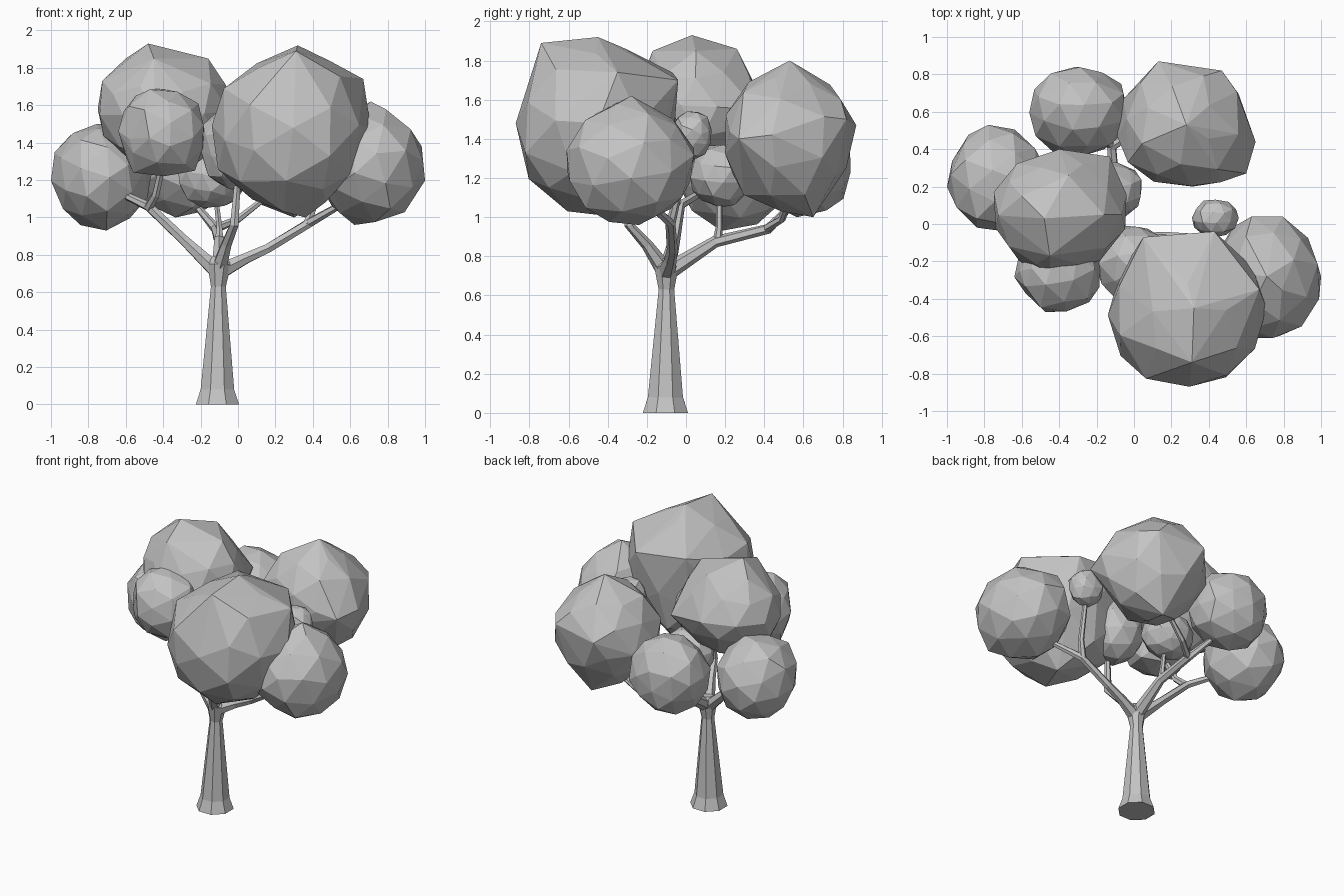
import bpy, bmesh, math, random
from mathutils import Vector, Euler

cube = bpy.data.objects.get("Cube")
if cube:
    bpy.data.objects.remove(cube, do_unlink=True)

random.seed(7)

grey = bpy.data.materials.new("plain_grey")
grey.use_nodes = True
colour = (0.55, 0.55, 0.55, 1)
grey.diffuse_color = colour
grey.node_tree.nodes["Principled BSDF"].inputs["Base Color"].default_value = colour


def finish(bm, name):
    """Turn a bmesh into a flat shaded object."""
    bmesh.ops.recalc_face_normals(bm, faces=bm.faces)
    mesh = bpy.data.meshes.new(name)
    bm.to_mesh(mesh)
    bm.free()
    mesh.materials.append(grey)
    obj = bpy.data.objects.new(name, mesh)
    bpy.context.collection.objects.link(obj)
    return obj


def foliage(name, low, high, corners=()):
    """Convex faceted ball fitted between two box corners, with some vertices pulled out."""
    ball = bmesh.new()
    bmesh.ops.create_icosphere(ball, subdivisions=2, radius=1)
    turn = Euler([random.uniform(0, math.tau) for _ in range(3)]).to_matrix()
    points = [turn @ (v.co + Vector([random.uniform(-0.05, 0.05) for _ in range(3)]))
              for v in ball.verts]
    ball.free()
    for i in range(3):
        lo = min(p[i] for p in points)
        hi = max(p[i] for p in points)
        for p in points:
            p[i] = low[i] + (p[i] - lo) / (hi - lo) * (high[i] - low[i])
    for corner in corners:
        target = Vector(corner)
        nearest = min(points, key=lambda p: (p - target).length)
        nearest[:] = target
    # Wrap the points so that the clump stays convex
    bm = bmesh.new()
    for p in points:
        bm.verts.new(p)
    bmesh.ops.convex_hull(bm, input=bm.verts)
    bmesh.ops.delete(bm, geom=[v for v in bm.verts if not v.link_faces], context='VERTS')
    return finish(bm, name)


def limb(name, path, radii, sides=6):
    """Tapered tube along a path of points, capped at both ends."""
    points = [Vector(p) for p in path]
    bm = bmesh.new()
    rings = []
    for i, p in enumerate(points):
        along = points[min(i + 1, len(points) - 1)] - points[max(i - 1, 0)]
        turn = Vector((0, 0, 1)).rotation_difference(along).to_matrix()
        ring = []
        for k in range(sides):
            a = math.tau * (k + 0.5) / sides
            ring.append(bm.verts.new(p + turn @ Vector((math.cos(a), math.sin(a), 0)) * radii[i]))
        rings.append(ring)
    for a, b in zip(rings, rings[1:]):
        for k in range(sides):
            n = (k + 1) % sides
            bm.faces.new((a[k], a[n], b[n], b[k]))
    bm.faces.new(rings[0])
    bm.faces.new(rings[-1])
    return finish(bm, name)


# Trunk with a flared foot and a swollen fork
limb("trunk",
     [(-0.11, -0.105, 0), (-0.11, -0.105, 0.08), (-0.105, -0.1, 0.63),
      (-0.1, -0.1, 0.75), (-0.1, -0.1, 0.79)],
     [0.125, 0.097, 0.043, 0.068, 0.04], sides=8)

# Branches leaving the fork
limb("right_branch", [(-0.12, -0.1, 0.72), (-0.29, -0.06, 0.88), (-0.48, -0.03, 1.06), (-0.65, 0.1, 1.14)],
     [0.045, 0.03, 0.026, 0.018])
limb("right_branch_fork", [(-0.48, -0.03, 1.05), (-0.44, -0.1, 1.12), (-0.4, -0.18, 1.3)],
     [0.026, 0.022, 0.018])
limb("left_branch", [(-0.08, -0.1, 0.72), (0.04, -0.08, 0.78), (0.16, -0.07, 0.835),
                     (0.38, -0.08, 0.97), (0.57, -0.2, 1.08)],
     [0.045, 0.032, 0.028, 0.026, 0.018])
limb("left_branch_fork", [(0.37, -0.08, 0.96), (0.41, -0.05, 1.08), (0.43, 0.03, 1.4)],
     [0.025, 0.02, 0.015])
limb("back_branch", [(-0.1, -0.08, 0.73), (-0.1, 0.15, 0.875), (-0.12, 0.42, 0.94), (-0.22, 0.54, 1.06)],
     [0.045, 0.03, 0.026, 0.018])
limb("back_branch_fork", [(-0.12, 0.41, 0.94), (0.0, 0.49, 0.99), (0.14, 0.53, 1.1)],
     [0.024, 0.02, 0.016])
limb("back_branch_shoot", [(-0.1, 0.16, 0.87), (-0.1, 0.17, 0.95), (-0.12, 0.17, 1.12)],
     [0.026, 0.018, 0.014])
limb("front_branch", [(-0.1, -0.11, 0.73), (-0.06, -0.2, 0.86), (-0.02, -0.29, 0.96), (0.0, -0.27, 1.22)],
     [0.045, 0.03, 0.026, 0.018])

# Foliage clumps
foliage("front_foliage", (-0.14, -0.87, 1.03), (0.71, -0.06, 1.87),
        [(0.32, -0.45, 1.92), (0.31, -0.74, 1.89), (0.43, -0.04, 1.7), (0.05, -0.07, 1.74),
         (0.67, -0.35, 1.74), (0.71, -0.45, 1.48), (0.36, -0.35, 1.0)])
foliage("left_foliage", (0.43, -0.61, 0.96), (1.0, 0.04, 1.58),
        [(0.71, -0.28, 1.62)])
foliage("right_top_foliage", (-0.75, -0.27, 1.24), (-0.04, 0.4, 1.88),
        [(-0.48, 0.03, 1.93), (-0.28, 0.02, 1.915), (-0.35, 0.26, 1.86), (-0.6, 0.15, 1.85),
         (-0.45, -0.17, 1.85), (-0.16, 0.05, 1.85), (-0.45, -0.29, 1.55), (-0.13, 0.36, 1.55)])
foliage("right_foliage", (-1.0, -0.04, 0.93), (-0.46, 0.53, 1.5))
foliage("back_right_foliage", (-0.56, 0.36, 1.0), (-0.04, 0.84, 1.53))
foliage("back_foliage", (-0.09, 0.2, 1.03), (0.62, 0.83, 1.77),
        [(0.13, 0.87, 1.47), (0.47, 0.82, 1.5), (0.28, 0.53, 1.8), (0.65, 0.44, 1.42),
         (0.6, 0.27, 1.4), (0.3, 0.65, 1.0)])
foliage("front_right_foliage", (-0.64, -0.47, 1.22), (-0.18, 0.0, 1.69),
        [(-0.58, -0.37, 1.42), (-0.56, -0.28, 1.24), (-0.23, -0.2, 1.25), (-0.61, -0.25, 1.57)])
foliage("middle_foliage", (-0.2, -0.43, 1.14), (0.19, -0.01, 1.6))
foliage("inner_foliage", (-0.32, 0.02, 1.05), (0.04, 0.33, 1.37))
foliage("small_foliage", (0.31, -0.07, 1.3), (0.56, 0.13, 1.54))
